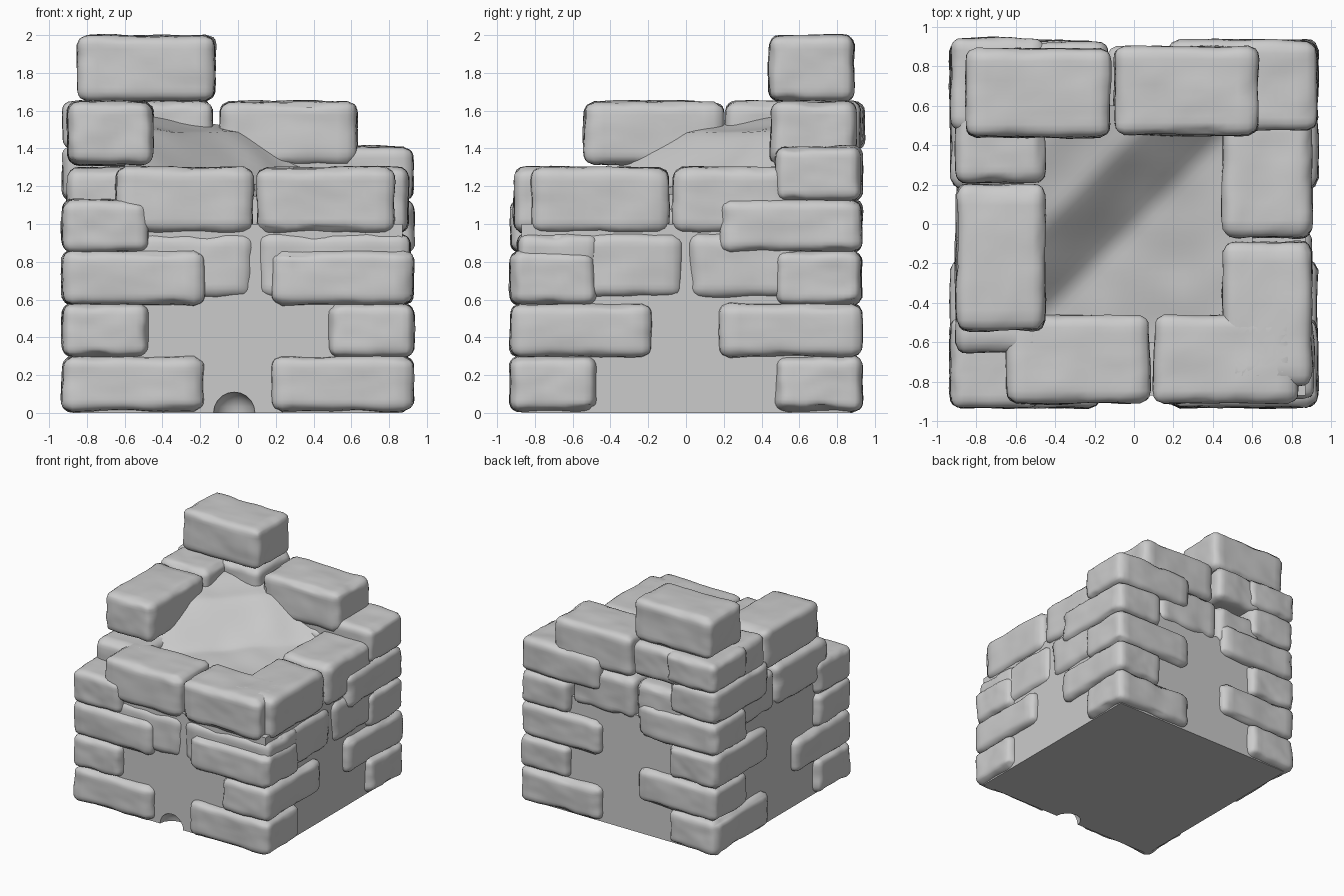
import bpy, bmesh
from mathutils import Vector, noise

cube = bpy.data.objects.get("Cube")
if cube:
    bpy.data.objects.remove(cube)

stone = bpy.data.materials.new("stone_grey")
stone.use_nodes = True
GREY = (0.6, 0.6, 0.6, 1)
stone.diffuse_color = GREY
stone.node_tree.nodes["Principled BSDF"].inputs["Base Color"].default_value = GREY


def finish(name, bm, smooth=True):
    mesh = bpy.data.meshes.new(name)
    bm.to_mesh(mesh)
    bm.free()
    mesh.materials.append(stone)
    for p in mesh.polygons:
        p.use_smooth = smooth
    obj = bpy.data.objects.new(name, mesh)
    bpy.context.collection.objects.link(obj)
    return obj


def block(name, x, y, z):
    """Rounded, slightly worn stone filling the given x, y and z ranges."""
    centre = Vector([(a + b) / 2 for a, b in (x, y, z)])
    half = Vector([(b - a) / 2 for a, b in (x, y, z)])
    bm = bmesh.new()
    bmesh.ops.create_cube(bm, size=2)
    bmesh.ops.subdivide_edges(bm, edges=bm.edges[:], cuts=13, use_grid_fill=True)
    radius = 0.055
    for v in bm.verts:
        p = Vector([c * h for c, h in zip(v.co, half)])
        inner = Vector([max(radius - h, min(h - radius, c)) for c, h in zip(p, half)])
        out = (p - inner).normalized()
        p = inner + out * radius
        world = p + centre
        # soft dents, with a little more wear along the edges
        edge = 1 - max(abs(c) for c in out)
        dent = noise.noise(world * 5) * 0.012 + noise.noise(world * 14) * 0.004
        chip = max(0, noise.noise(world * 8 + centre * 9)) * edge * 0.08
        v.co = world + out * (dent - chip)
    return finish(name, bm)


# Plain wall core with a small hollow at the front foot
bm = bmesh.new()
bmesh.ops.create_cube(bm, size=1)
for v in bm.verts:
    v.co = Vector((v.co.x * 1.74, v.co.y * 1.74, v.co.z + 0.5))
core = finish("wall_core", bm, False)
bm = bmesh.new()
bmesh.ops.create_uvsphere(bm, u_segments=16, v_segments=10, radius=0.11)
bmesh.ops.translate(bm, verts=bm.verts[:], vec=(-0.02, -0.87, 0))
cutter = finish("hollow_cutter", bm)
cutter.hide_render = True
cutter.hide_viewport = True
cut = core.modifiers.new("hollow", "BOOLEAN")
cut.operation = "DIFFERENCE"
cut.object = cutter
cut.solver = "EXACT"

# Corner stones: alternate courses run along x or along y
LONG, SHORT, OUT = 0.18, 0.475, 0.93
courses = [(0.01, 0.30), (0.295, 0.58), (0.57, 0.86), (0.85, 1.13), (1.12, 1.41)]
corners = {  # name: (x sign, y sign, first course runs along x, number of courses)
    "front_right": (-1, -1, True, 4),
    "front_left": (1, -1, True, 3),
    "back_left": (1, 1, True, 5),
    "back_right": (-1, 1, False, 5),
}
for name, (sx, sy, first_x, count) in corners.items():
    for i in range(count):
        along_x = first_x == (i % 2 == 0)
        if name == "front_right" and i == 3:
            ends = (SHORT, SHORT)
        else:
            ends = (LONG, SHORT) if along_x else (SHORT, LONG)
        x = sorted((sx * ends[0], sx * OUT))
        y = sorted((sy * ends[1], sy * OUT))
        block(f"{name}_corner_{i + 1}", x, y, courses[i])

# Wall stones between the corners
LOW, MID, HIGH = (0.61, 0.95), (0.955, 1.30), (1.31, 1.65)
FRONT, BACK = (-0.91, -0.46), (0.45, 0.90)
RIGHT, LEFT = (-0.90, -0.45), (0.45, 0.90)
walls = [
    ("front_low_stone_a", (-0.60, 0.08), (-0.89, -0.46), LOW),
    ("front_low_stone_b", (0.11, 0.91), (-0.89, -0.46), LOW),
    ("front_mid_stone_a", (-0.65, 0.08), FRONT, MID),
    ("front_mid_stone_b", (0.10, 0.83), FRONT, MID),
    ("left_low_stone_a", LEFT, (-0.74, -0.02), LOW),
    ("left_low_stone_b", LEFT, (0.02, 0.60), LOW),
    ("left_mid_stone_a", LEFT, (-0.82, -0.09), MID),
    ("left_mid_stone_b", LEFT, (-0.07, 0.55), MID),
    ("right_mid_stone_a", RIGHT, (-0.65, 0.05), MID),
    ("right_mid_stone_b", RIGHT, (0.07, 0.55), MID),
    ("back_mid_stone_a", (-0.13, 0.46), BACK, MID),
    ("back_mid_stone_b", (-0.60, -0.15), BACK, MID),
    ("right_high_stone", RIGHT, (-0.54, 0.20), HIGH),
    ("right_high_infill", RIGHT, (0.21, 0.60), HIGH),
    ("back_high_stone", (-0.10, 0.63), BACK, HIGH),
    ("back_high_infill", (-0.60, -0.13), (0.46, 0.92), (1.36, 1.65)),
    ("back_high_corner", (-0.93, -0.45), (0.48, 0.945), (1.39, 1.65)),
    ("top_stone", (-0.85, -0.12), (0.44, 0.89), (1.65, 2.0)),
]
for name, x, y, z in walls:
    block(name, x, y, z)

# Rubble fill banked up toward the tall corner
slope = [(-1.3, 1.10), (0.0, 1.21), (0.15, 1.30), (0.45, 1.48), (0.9, 1.56), (1.3, 1.58)]


def fill_height(s):
    for (a, za), (b, zb) in zip(slope, slope[1:]):
        if s <= b:
            return za + (zb - za) * (s - a) / (b - a)
    return slope[-1][1]


bm = bmesh.new()
bmesh.ops.create_grid(bm, x_segments=24, y_segments=24, size=0.6)
for v in bm.verts:
    bump = noise.noise(v.co * 4) * 0.02
    v.co.z = fill_height(v.co.y - v.co.x) + bump
finish("rubble_fill", bm)
